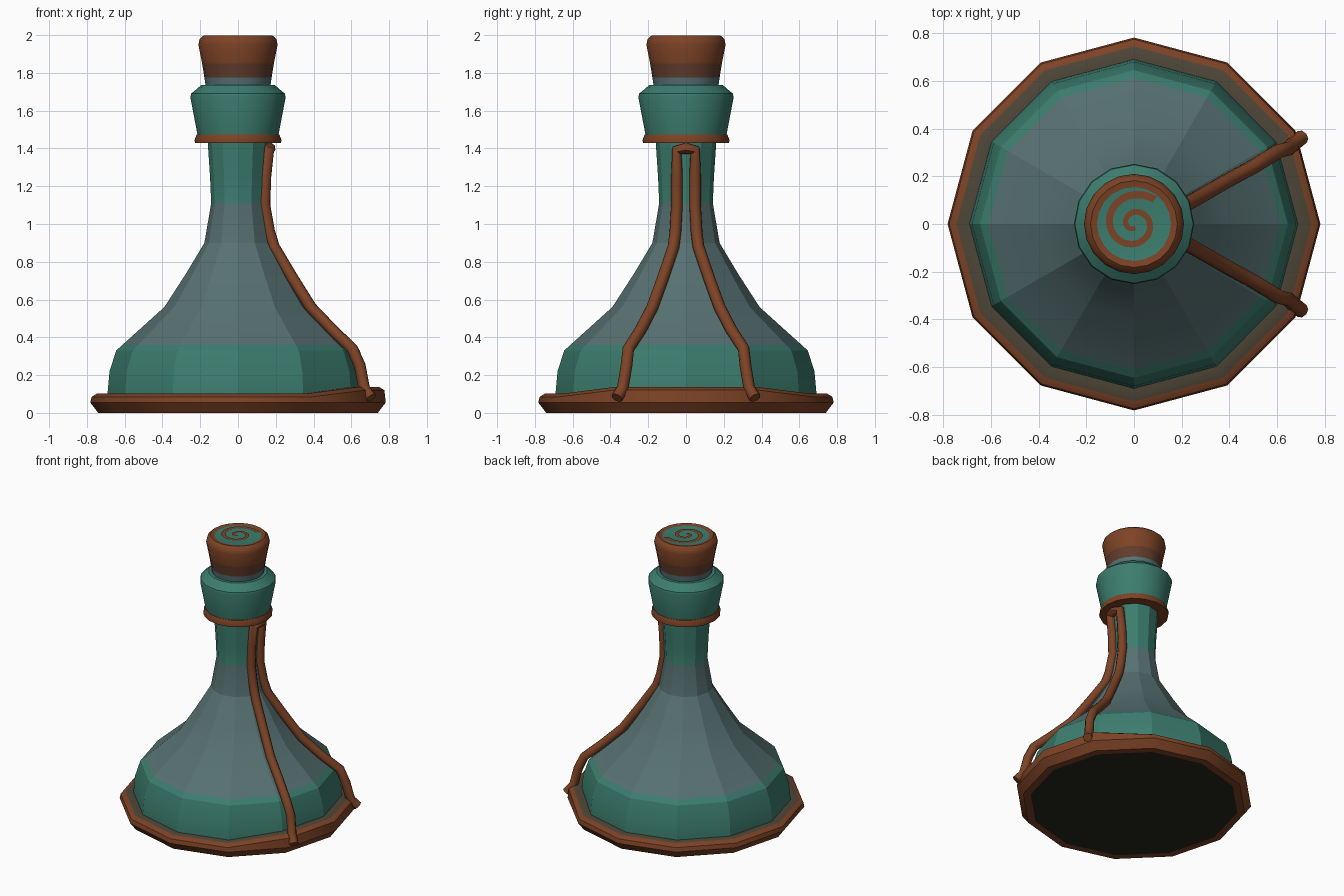
import bpy, bmesh, math
from mathutils import Vector

if "Cube" in bpy.data.objects:
    bpy.data.objects.remove(bpy.data.objects["Cube"])


def mat(name, rgb):
    m = bpy.data.materials.new(name)
    m.diffuse_color = (*rgb, 1)
    m.use_nodes = True
    m.node_tree.nodes["Principled BSDF"].inputs["Base Color"].default_value = m.diffuse_color
    return m


TEAL = mat("teal glass", (0.045, 0.205, 0.155))
GREY = mat("grey blue glass", (0.095, 0.165, 0.168))
BROWN = mat("copper brown", (0.205, 0.056, 0.019))
DUSK = mat("dark brown", (0.12, 0.046, 0.025))
OLIVE = mat("olive brown", (0.075, 0.06, 0.038))
DARK = mat("dark underside", (0.018, 0.018, 0.013))


def finish(bm, name, mats, smooth=None):
    me = bpy.data.meshes.new(name)
    bm.to_mesh(me)
    bm.free()
    ob = bpy.data.objects.new(name, me)
    bpy.context.collection.objects.link(ob)
    for m in mats:
        me.materials.append(m)
    if smooth:
        bpy.ops.object.select_all(action='DESELECT')
        ob.select_set(True)
        bpy.context.view_layer.objects.active = ob
        bpy.ops.object.shade_smooth_by_angle(angle=math.radians(smooth))
    return ob


def lathe(name, profile, n, mats, bands, caps=(0, 0), smooth=None, lift=None):
    """Spin an (r, z) profile; bands holds one material index per segment."""
    bm = bmesh.new()
    rings = []
    for r, z in profile:
        ring = []
        for i in range(n):
            a = 2 * math.pi * i / n
            dz = lift(r, z, a) if lift else 0
            ring.append(bm.verts.new((r * math.cos(a), r * math.sin(a), z + dz)))
        rings.append(ring)
    for k, mi in enumerate(bands):
        for i in range(n):
            j = (i + 1) % n
            f = bm.faces.new((rings[k][i], rings[k][j], rings[k + 1][j], rings[k + 1][i]))
            f.material_index = mi
    bm.faces.new(rings[0][::-1]).material_index = caps[0]
    bm.faces.new(rings[-1]).material_index = caps[1]
    bmesh.ops.recalc_face_normals(bm, faces=bm.faces)
    return finish(bm, name, mats, smooth)


# Faceted flask: teal foot, grey middle, teal neck
lathe("flask_body",
      [(0.69, 0.04), (0.69, 0.11), (0.68, 0.22), (0.645, 0.33), (0.612, 0.36),
       (0.39, 0.56), (0.28, 0.73), (0.178, 0.90), (0.142, 1.11), (0.148, 1.25), (0.162, 1.46)],
      12, [TEAL, GREY], [0, 0, 0, 0, 1, 1, 1, 1, 0, 0], smooth=20)


# Base rim, raised between the two straps
def raise_front(r, z, a):
    return 0.035 if z > 0.07 and math.cos(a) > 0.85 else 0


lathe("base_rim",
      [(0.69, 0.0), (0.74, 0.0), (0.782, 0.055), (0.775, 0.085), (0.745, 0.103), (0.68, 0.10)],
      12, [BROWN, OLIVE, DARK], [0, 0, 0, 0, 1], caps=(2, 1), smooth=35, lift=raise_front)

# Neck ring and flared collar
lathe("neck_ring",
      [(0.14, 1.43), (0.228, 1.43), (0.23, 1.445), (0.218, 1.475), (0.15, 1.475)],
      16, [BROWN], [0] * 4, smooth=40)
lathe("collar",
      [(0.212, 1.46), (0.252, 1.67), (0.248, 1.69), (0.195, 1.735), (0.16, 1.735)],
      16, [TEAL], [0] * 4, smooth=30)

# Cork stopper with a teal top
lathe("cork",
      [(0.168, 1.71), (0.178, 1.775), (0.19, 1.85), (0.21, 1.95), (0.203, 1.98),
       (0.182, 1.998), (0.155, 1.992)],
      20, [BROWN, GREY, DUSK, TEAL], [1, 2, 0, 0, 0, 0], caps=(1, 3), smooth=40)

# Thin spiral inlay on the cork
bm = bmesh.new()
pairs = []
N = 48
for i in range(N + 1):
    t = i / N
    a = math.radians(50 + 600 * t)
    r = 0.135 - 0.12 * t ** 0.85
    w = 0.016 - 0.006 * t
    pairs.append([bm.verts.new((s * math.cos(a), s * math.sin(a), 1.997))
                  for s in (r - w, r + w)])
for p, q in zip(pairs, pairs[1:]):
    bm.faces.new((p[0], p[1], q[1], q[0]))
finish(bm, "cork_spiral", [BROWN])

# Straps: one loop up one side, over at the neck and down the other
half = [(0.705, 0.365, 0.08), (0.668, 0.335, 0.13), (0.645, 0.315, 0.25), (0.605, 0.305, 0.34),
        (0.50, 0.24, 0.44), (0.385, 0.178, 0.56), (0.285, 0.12, 0.72), (0.19, 0.066, 0.88),
        (0.165, 0.056, 0.96), (0.14, 0.048, 1.10), (0.145, 0.048, 1.25), (0.16, 0.048, 1.39)]
path = half + [(0.168, 0.0, 1.40)] + [(x, -y, z) for x, y, z in half[::-1]]
cu = bpy.data.curves.new("strap_path", 'CURVE')
cu.dimensions = '3D'
cu.bevel_depth = 0.031
cu.bevel_resolution = 2
cu.use_fill_caps = True
sp = cu.splines.new('POLY')
sp.points.add(len(path) - 1)
for p, c in zip(sp.points, path):
    p.co = (*c, 1)
tmp = bpy.data.objects.new("strap_path", cu)
bpy.context.collection.objects.link(tmp)
bm = bmesh.new()
dg = bpy.context.evaluated_depsgraph_get()
me = bpy.data.meshes.new_from_object(tmp.evaluated_get(dg))
bm.from_mesh(me)
for f in bm.faces:
    f.material_index = 0
bpy.data.objects.remove(tmp)
finish(bm, "straps", [BROWN], smooth=50)
